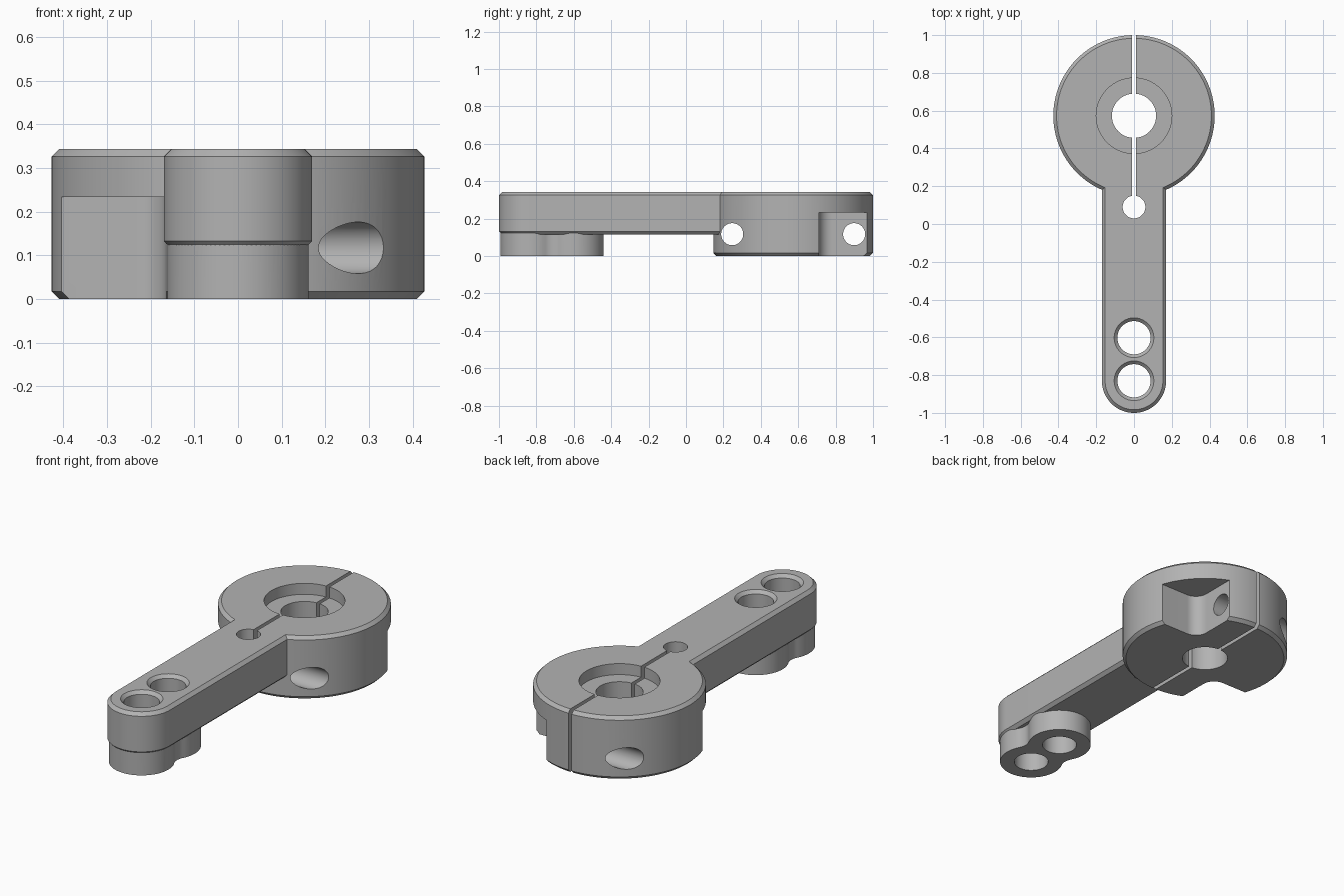
import bpy, bmesh
from math import pi, cos, sin, sqrt, atan2, radians

old = bpy.data.objects.get("Cube")
if old:
    bpy.data.objects.remove(old, do_unlink=True)

HUB_Y, HUB_R, TOP = 0.573, 0.427, 0.343
ARM_Z, CH = 0.115, 0.017
TIP_Y, BOSS_Y = -0.83, -0.602

grey = bpy.data.materials.new("plain_grey")
grey.use_nodes = True
grey.diffuse_color = (0.45, 0.45, 0.45, 1)
grey.node_tree.nodes["Principled BSDF"].inputs["Base Color"].default_value = (0.45, 0.45, 0.45, 1)


def arc(cx, cy, r, a0, a1, n):
    return [(cx + r * cos(a0 + (a1 - a0) * i / n), cy + r * sin(a0 + (a1 - a0) * i / n))
            for i in range(n + 1)]


def circle(cy, r, n=96):
    return arc(0, cy, r, 0, 2 * pi, n)[:-1]


def loft(name, sections, along_x=False):
    """Solid through matching outlines, each given as (outline, height)."""
    bm = bmesh.new()
    rings = []
    for outline, h in sections:
        rings.append([bm.verts.new((h, a, b) if along_x else (a, b, h)) for a, b in outline])
    for lo, hi in zip(rings, rings[1:]):
        for i in range(len(lo)):
            j = (i + 1) % len(lo)
            bm.faces.new((lo[i], lo[j], hi[j], hi[i]))
    bm.faces.new(rings[0][::-1])
    bm.faces.new(rings[-1])
    bmesh.ops.recalc_face_normals(bm, faces=bm.faces)
    mesh = bpy.data.meshes.new(name)
    bm.to_mesh(mesh)
    bm.free()
    mesh.materials.append(grey)
    obj = bpy.data.objects.new(name, mesh)
    bpy.context.collection.objects.link(obj)
    return obj


def combine(target, other, operation):
    mod = target.modifiers.new(operation, 'BOOLEAN')
    mod.operation, mod.solver, mod.object = operation, 'EXACT', other
    bpy.ops.object.select_all(action='DESELECT')
    bpy.context.view_layer.objects.active = target
    target.select_set(True)
    bpy.ops.object.modifier_apply(modifier=mod.name)
    bpy.data.objects.remove(other, do_unlink=True)


def chamfered(name, outline, z0, z1):
    """Solid whose outline(inset) is chamfered at both ends."""
    return loft(name, [(outline(CH), z0), (outline(0), z0 + CH),
                       (outline(0), z1 - CH), (outline(CH), z1)])


# Clamp hub
body = chamfered("clamp_arm", lambda d: circle(HUB_Y, HUB_R - d, 128), 0, TOP)

# Screw head pockets with a rounded inner corner, on opposite sides
for s in (1, -1):
    wall, step, r = 0.165, 0.137, 0.07
    corner = arc(wall + r, step + r, r, pi, 1.5 * pi, 12)
    outline = [(0.6, 0.6), (wall, 0.6)] + corner + [(0.6, step)]
    outline = [(s * x, HUB_Y + s * y) for x, y in outline]
    combine(body, loft("pocket_cutter", [(outline, -0.1), (outline, 0.233)]), 'DIFFERENCE')

# Arm with a round tip
def arm_outline(d):
    w = 0.17 - d
    return arc(0, TIP_Y, w, pi, 2 * pi, 48) + [(w, 0.3), (-w, 0.3)]


combine(body, chamfered("arm", arm_outline, ARM_Z, TOP), 'UNION')

# Double boss under the tip, with a filleted waist
r, f = 0.162, 0.08
mid, half = (TIP_Y + BOSS_Y) / 2, (BOSS_Y - TIP_Y) / 2
fx = sqrt((r + f) ** 2 - half ** 2)
a = atan2(half, fx)
boss = (arc(0, TIP_Y, r, -pi - a, a, 56)
        + arc(fx, mid, f, pi + a, pi - a, 14)[1:-1]
        + arc(0, BOSS_Y, r, -a, pi + a, 56)
        + arc(-fx, mid, f, a, -a, 14)[1:-1])
combine(body, loft("tip_boss", [(boss, 0), (boss, ARM_Z + 0.05)]), 'UNION')

# Countersunk holes in the tip
for y in (TIP_Y, BOSS_Y):
    small, wide = circle(y, 0.088, 64), circle(y, 0.105, 64)
    combine(body, loft("tip_hole_cutter", [(small, -0.1), (small, TOP - CH), (wide, TOP), (wide, 0.5)]),
            'DIFFERENCE')

# Stepped shaft bore
bore, recess = circle(HUB_Y, 0.117), circle(HUB_Y, 0.2)
combine(body, loft("bore_cutter", [(bore, -0.1), (bore, TOP - 0.06), (recess, TOP - 0.06), (recess, 0.5)]),
        'DIFFERENCE')

# Clamp slit ending in a relief hole
relief = circle(0.09, 0.06, 48)
combine(body, loft("relief_cutter", [(relief, -0.1), (relief, 0.5)]), 'DIFFERENCE')
slit = [(-0.01, 0.09), (0.01, 0.09), (0.01, 1.2), (-0.01, 1.2)]
combine(body, loft("slit_cutter", [(slit, -0.1), (slit, 0.5)]), 'DIFFERENCE')

# Clamp screw holes running crosswise
for side in (-1, 1):
    hole = arc(HUB_Y + side * 0.326, 0.117, 0.059, 0, 2 * pi, 48)[:-1]
    combine(body, loft("screw_cutter", [(hole, -0.7), (hole, 0.7)], along_x=True), 'DIFFERENCE')

bpy.ops.object.select_all(action='DESELECT')
bpy.context.view_layer.objects.active = body
body.select_set(True)
bpy.ops.object.shade_smooth_by_angle(angle=radians(30))
